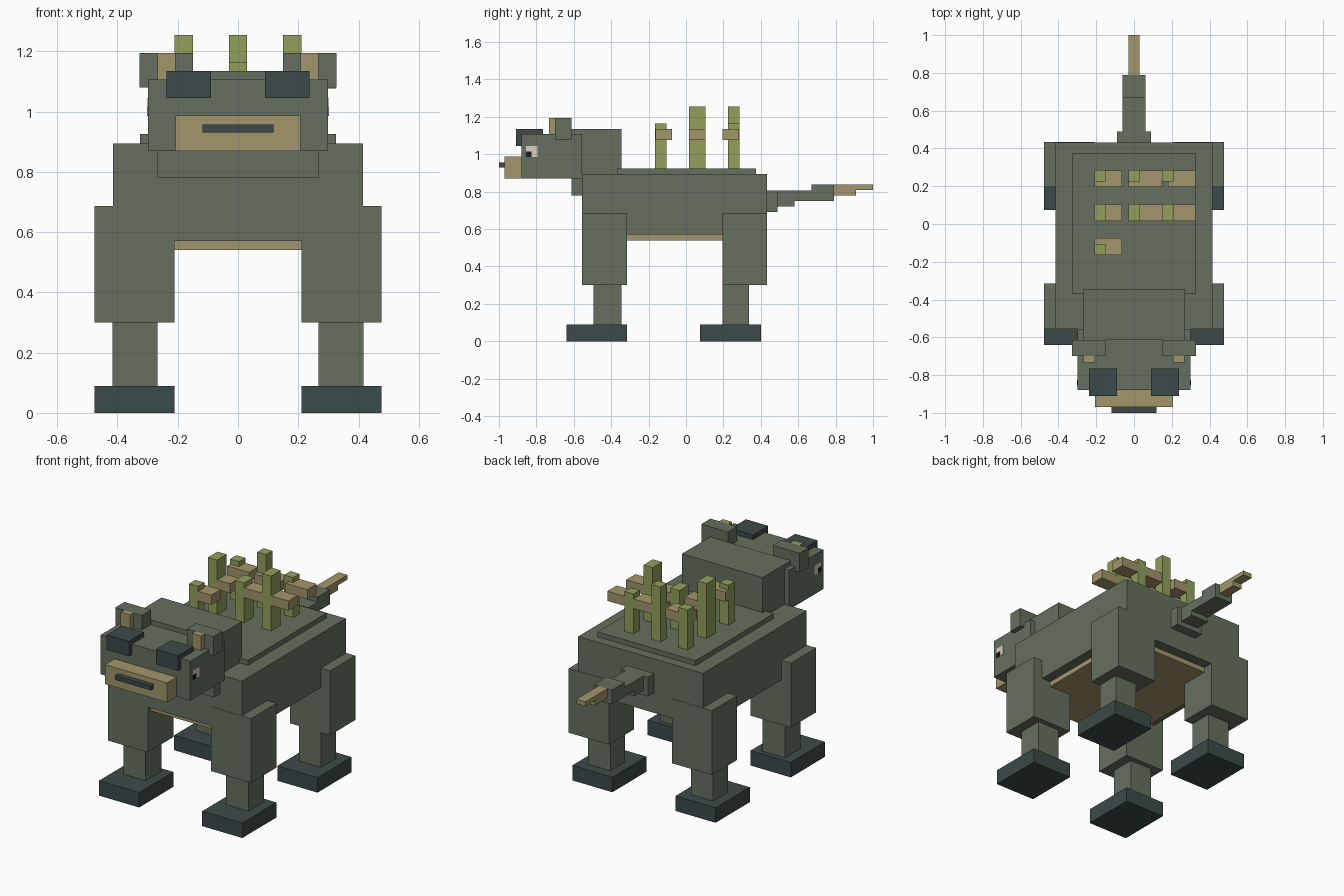
import bpy, bmesh
from mathutils import Vector


def material(name, r, g, b):
    m = bpy.data.materials.new(name)
    m.diffuse_color = (r, g, b, 1)
    return m


HIDE = material("moss_hide", 0.130, 0.162, 0.112)
DARK = material("dark_slate", 0.045, 0.069, 0.067)
TAN = material("tan", 0.366, 0.305, 0.147)
STEM = material("leaf_green", 0.290, 0.352, 0.107)
WHITE = material("eye_white", 0.69, 0.63, 0.50)
BLACK = material("pupil_black", 0.01, 0.012, 0.012)


def box(name, mat, x, y, z):
    """Box from (min, max) ranges on each axis."""
    bm = bmesh.new()
    bmesh.ops.create_cube(bm, size=1)
    lo, hi = Vector((x[0], y[0], z[0])), Vector((x[1], y[1], z[1]))
    for v in bm.verts:
        v.co = Vector(((lo[i] + hi[i]) / 2 + v.co[i] * (hi[i] - lo[i]) for i in range(3)))
    me = bpy.data.meshes.new(name)
    bm.to_mesh(me)
    bm.free()
    me.materials.append(mat)
    ob = bpy.data.objects.new(name, me)
    bpy.context.collection.objects.link(ob)
    return ob


def centred(name, mat, half, y, z):
    return box(name, mat, (-half, half), y, z)


def pair(name, mat, x, y, z):
    box(name + "_right", mat, x, y, z)
    box(name + "_left", mat, (-x[1], -x[0]), y, z)


# Trunk
centred("body", HIDE, 0.415, (-0.555, 0.432), (0.57, 0.895))
centred("belly", TAN, 0.355, (-0.53, 0.37), (0.54, 0.575))
centred("back_plate", HIDE, 0.325, (-0.37, 0.375), (0.89, 0.925))

# Neck, head and muzzle
centred("neck", HIDE, 0.268, (-0.613, -0.345), (0.78, 1.135))
centred("head", HIDE, 0.298, (-0.88, -0.555), (0.87, 1.107))
centred("muzzle", TAN, 0.207, (-0.97, -0.875), (0.87, 0.987))
centred("nose", DARK, 0.118, (-1.0, -0.965), (0.93, 0.957))
pair("brow", DARK, (0.09, 0.238), (-0.91, -0.765), (1.045, 1.135))
pair("ear", HIDE, (0.15, 0.327), (-0.70, -0.613), (1.08, 1.195))
pair("inner_ear", TAN, (0.207, 0.268), (-0.733, -0.695), (1.09, 1.195))
pair("eye", WHITE, (0.27, 0.300), (-0.855, -0.795), (0.985, 1.045))
pair("pupil", BLACK, (0.27, 0.302), (-0.855, -0.825), (0.985, 1.015))

# Legs: thigh, shin, foot
for label, thigh, shin, foot in (
    ("front", (-0.557, -0.315), (-0.495, -0.345), (-0.64, -0.315)),
    ("rear", (0.195, 0.434), (0.195, 0.337), (0.075, 0.40)),
):
    pair(label + "_thigh", HIDE, (0.21, 0.477), thigh, (0.30, 0.687))
    pair(label + "_shin", HIDE, (0.268, 0.416), shin, (0.08, 0.305))
    pair(label + "_foot", DARK, (0.21, 0.477), foot, (0, 0.09))

# Stepped tail: half width, y range, z range
for i, (mat, half, y, z) in enumerate((
    (HIDE, 0.09, (0.425, 0.49), (0.69, 0.807)),
    (HIDE, 0.06, (0.49, 0.58), (0.72, 0.807)),
    (HIDE, 0.06, (0.58, 0.67), (0.75, 0.807)),
    (HIDE, 0.06, (0.67, 0.79), (0.75, 0.837)),
    (TAN, 0.03, (0.79, 0.91), (0.78, 0.837)),
    (TAN, 0.03, (0.91, 1.0), (0.81, 0.837)),
)):
    centred(f"tail_segment_{i + 1}", mat, half, y, z)

# Plant stems on the back: x centre, y range, top
FRONT, MID, REAR = (-0.165, -0.105), (0.015, 0.105), (0.225, 0.285)
SHORT, TALL = 1.165, 1.255
for i, (x, y, top) in enumerate((
    (-0.18, FRONT, SHORT),
    (-0.18, MID, TALL), (0, MID, SHORT), (0.18, MID, TALL),
    (-0.18, REAR, SHORT), (0, REAR, TALL), (0.18, REAR, SHORT),
)):
    box(f"stem_{i + 1}", STEM, (x - 0.03, x + 0.03), y, (0.92, top))

# Twigs crossing the stems
for i, (x, y) in enumerate((
    ((-0.209, -0.063), (-0.164, -0.075)),
    ((-0.209, -0.063), (0.016, 0.104)),
    ((-0.029, 0.325), (0.016, 0.104)),
    ((-0.209, -0.063), (0.195, 0.284)),
    ((-0.029, 0.147), (0.195, 0.284)),
    ((0.18, 0.325), (0.195, 0.284)),
    ((0.14, 0.19), (0.227, 0.284)),
)):
    box(f"twig_{i + 1}", TAN, x, y, (1.077, 1.135))
